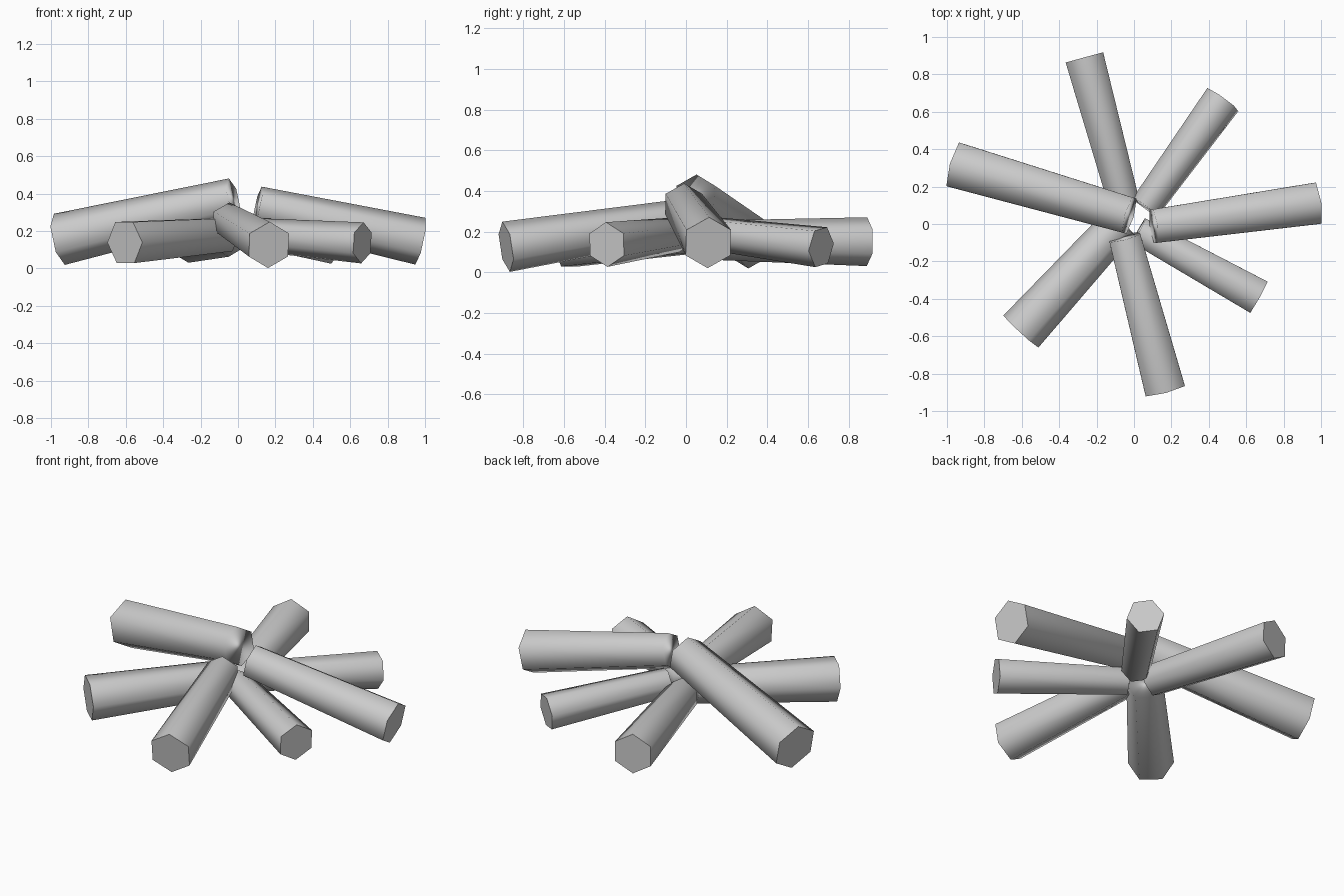
import bpy, bmesh, math
from mathutils import Vector

cube = bpy.data.objects.get("Cube")
if cube:
    bpy.data.objects.remove(cube, do_unlink=True)

SIDES = 6

# Single grey material
grey = bpy.data.materials.new("plain_grey")
grey.use_nodes = True
colour = (0.6, 0.6, 0.6, 1.0)
grey.diffuse_color = colour
grey.node_tree.nodes["Principled BSDF"].inputs["Base Color"].default_value = colour


def log(name, outer, inner, outer_radius, inner_radius, roll=0):
    """Tapered six-sided log; with no roll one corner points upward."""
    outer, inner = Vector(outer), Vector(inner)
    axis = (inner - outer).normalized()
    side = axis.cross(Vector((0, 0, 1))).normalized()
    up = side.cross(axis)
    bm = bmesh.new()

    def ring(centre, radius):
        verts = []
        for i in range(SIDES):
            a = math.tau * i / SIDES + math.radians(roll)
            verts.append(bm.verts.new(centre + radius * (up * math.cos(a) + side * math.sin(a))))
        return verts

    foot, tip = ring(outer, outer_radius), ring(inner, inner_radius)
    for i in range(SIDES):
        j = (i + 1) % SIDES
        bm.faces.new((foot[i], foot[j], tip[j], tip[i]))
    bm.faces.new(tip)
    end = bm.faces.new(foot)
    bmesh.ops.recalc_face_normals(bm, faces=bm.faces[:])
    # Smooth bark and inner tip, crisp flat outer cut
    for face in bm.faces:
        face.smooth = face is not end
    for edge in end.edges:
        edge.smooth = False

    mesh = bpy.data.meshes.new(name)
    bm.to_mesh(mesh)
    bm.free()
    mesh.materials.append(grey)
    obj = bpy.data.objects.new(name, mesh)
    bpy.context.collection.objects.link(obj)
    shading = obj.modifiers.new("even_shading", "WEIGHTED_NORMAL")
    shading.keep_sharp = True
    return obj


# Logs radiating from the middle: outer centre, inner centre, radii, roll
log("right_log", (-0.955, 0.315, 0.155), (-0.025, 0.045, 0.37), 0.14, 0.113)
log("left_log", (0.975, 0.11, 0.145), (0.105, -0.012, 0.335), 0.128, 0.104)
log("front_log", (0.165, -0.885, 0.125), (-0.05, -0.07, 0.255), 0.125, 0.098)
log("front_right_log", (-0.605, -0.575, 0.138), (-0.07, 0.01, 0.18), 0.127, 0.102, 30)
log("front_left_log", (0.665, -0.39, 0.136), (0.025, -0.035, 0.185), 0.11, 0.086)
log("back_left_log", (0.475, 0.665, 0.123), (0.06, 0.09, 0.195), 0.105, 0.084, 20)
log("back_log", (-0.265, 0.89, 0.15), (-0.05, 0.10, 0.158), 0.12, 0.096)
